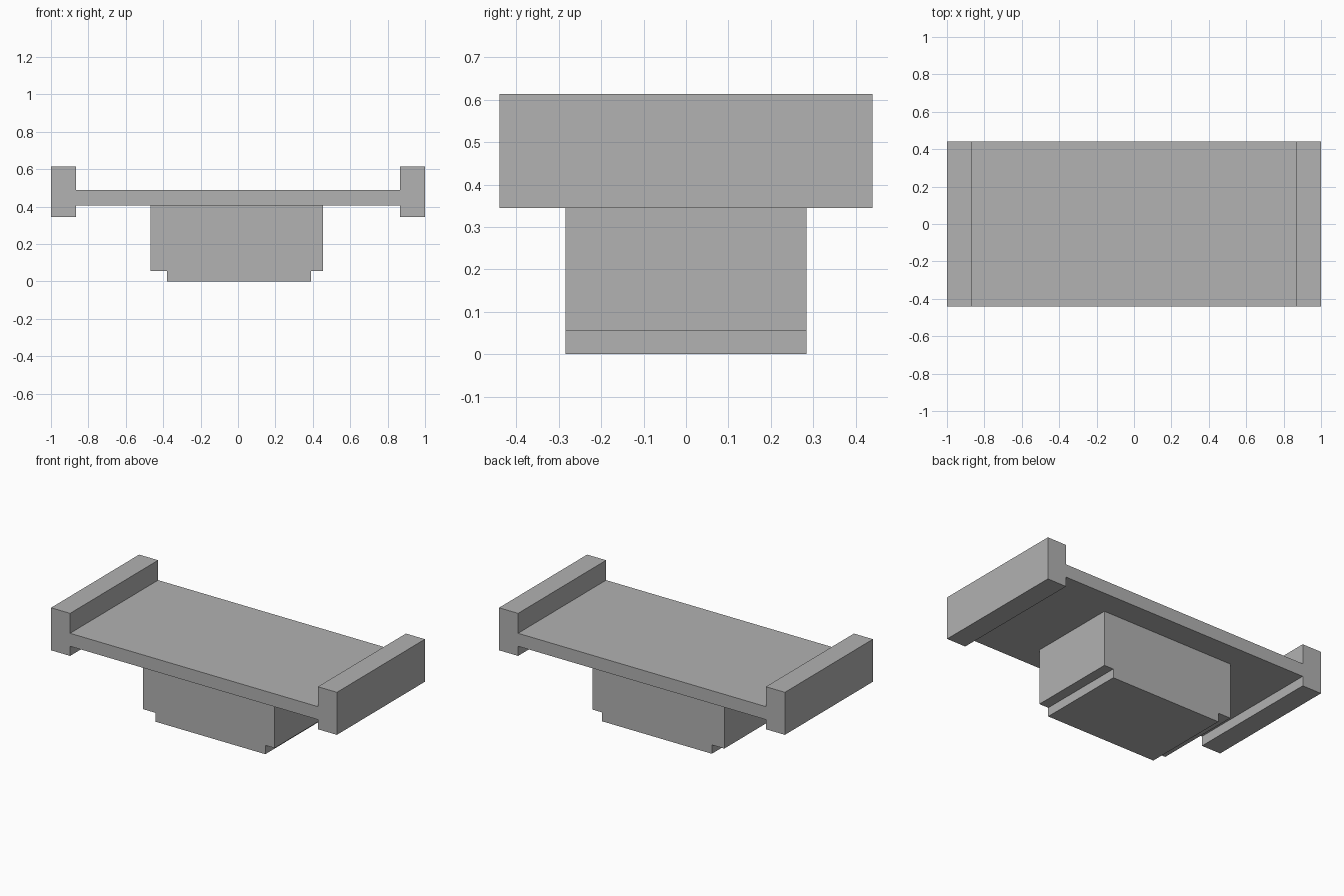
import bpy
import bmesh
from mathutils import Vector

cube = bpy.data.objects.get("Cube")
if cube:
    bpy.data.objects.remove(cube, do_unlink=True)

grey = bpy.data.materials.new("plain_grey")
grey.use_nodes = True
COLOUR = (0.445, 0.445, 0.445, 1)
grey.diffuse_color = COLOUR
grey.node_tree.nodes["Principled BSDF"].inputs["Base Color"].default_value = COLOUR


def extrude_profile(name, profile, half_depth):
    """Extrude a front (x, z) outline evenly along y."""
    bm = bmesh.new()
    face = bm.faces.new([bm.verts.new((x, -half_depth, z)) for x, z in profile])
    result = bmesh.ops.extrude_face_region(bm, geom=[face])
    moved = [v for v in result["geom"] if isinstance(v, bmesh.types.BMVert)]
    bmesh.ops.translate(bm, verts=moved, vec=Vector((0, 2 * half_depth, 0)))
    bmesh.ops.recalc_face_normals(bm, faces=bm.faces)
    mesh = bpy.data.meshes.new(name)
    bm.to_mesh(mesh)
    bm.free()
    mesh.materials.append(grey)
    obj = bpy.data.objects.new(name, mesh)
    bpy.context.collection.objects.link(obj)
    return obj


# Flat top with a raised and dropped rail at each end
outer, inner = 1.0, 0.867
rail_low, rail_high = 0.345, 0.614
slab_low, slab_high = 0.406, 0.488
right_half = [(inner, slab_low), (inner, rail_low), (outer, rail_low),
              (outer, rail_high), (inner, rail_high), (inner, slab_high)]
left_half = [(-x, z) for x, z in reversed(right_half)]
extrude_profile("top_with_end_rails", right_half + left_half, 0.44)

# Central pedestal with a narrower foot
step = 0.056
pedestal = [(-0.38, 0), (0.39, 0), (0.39, step), (0.455, step),
            (0.455, slab_low), (-0.467, slab_low), (-0.467, step), (-0.38, step)]
extrude_profile("pedestal", pedestal, 0.284)
